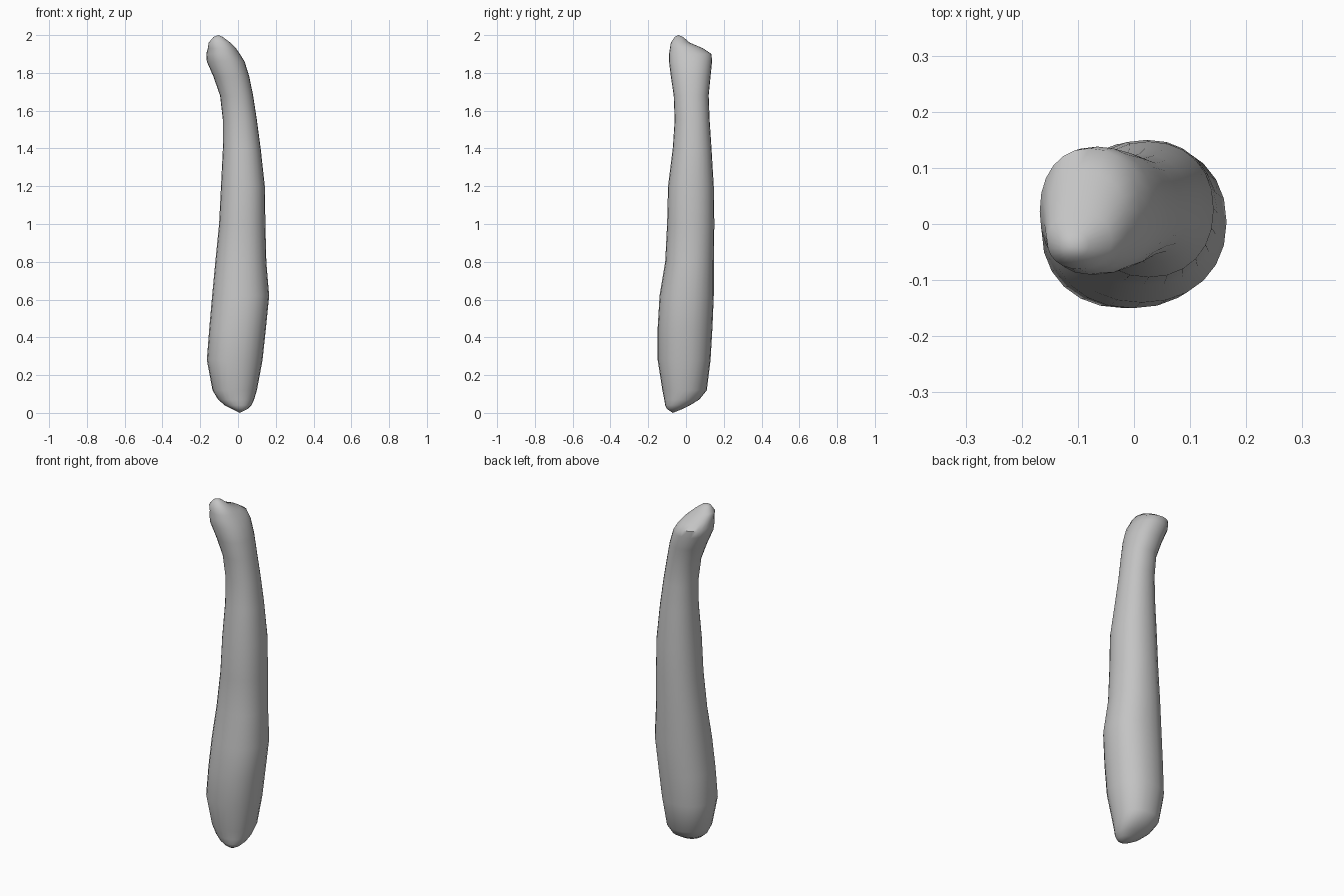
import bpy
import bmesh
from math import cos, sin, tau, radians, copysign

if "Cube" in bpy.data.objects:
    bpy.data.objects.remove(bpy.data.objects["Cube"], do_unlink=True)

SIDES = 24
SQUARENESS = 0.92  # below 1 the sections bulge slightly towards a rounded square

# Cross-sections in hundredths: height, left edge, right edge, front edge, back edge
SECTIONS = [
    (2, -3, 5, -10, -2),
    (4, -7, 7, -11, 2),
    (7, -10.5, 8.5, -11.5, 7),
    (12, -13.5, 10, -12.5, 11),
    (28, -16.5, 13, -15, 13),
    (45, -15.2, 14.8, -15, 14),
    (62, -13.7, 16.5, -14, 14.7),
    (80, -12, 15, -11, 14.7),
    (100, -10, 14.5, -10, 15),
    (120, -9, 14.2, -9.5, 14.7),
    (140, -8, 12, -7, 13.5),
    (155, -8, 10, -6, 12.5),
    (168, -9.5, 8, -6.5, 12),
    (178, -13, 6, -8, 13),
    (186, -16.5, 3.5, -9, 13.8),
    (190, -16.8, 1, -9, 13.5),
    (193, -16, -1, -8.5, 9),
    (196, -15.5, -4, -8, 2),
    (199, -13, -8, -6, -1.5),
]
BOTTOM_TIP = (0.01, -0.07, 0)
TOP_TIP = (-0.105, -0.04, 2)


def rounded(value):
    """Push a sine or cosine outwards for a fuller outline."""
    return copysign(abs(value) ** SQUARENESS, value)


def add_ring(bm, section):
    z, left, right, front, back = (value / 100 for value in section)
    ring = []
    for i in range(SIDES):
        angle = tau * i / SIDES
        x = (left + right) / 2 + (right - left) / 2 * rounded(cos(angle))
        y = (front + back) / 2 + (back - front) / 2 * rounded(sin(angle))
        ring.append(bm.verts.new((x, y, z)))
    return ring


def close_end(bm, ring, tip):
    """Fan the open end of the body to a single point."""
    point = bm.verts.new(tip)
    for i in range(SIDES):
        bm.faces.new((ring[i], ring[(i + 1) % SIDES], point))


# Bent club-shaped body
bm = bmesh.new()
rings = [add_ring(bm, section) for section in SECTIONS]
for lower, upper in zip(rings, rings[1:]):
    for i in range(SIDES):
        j = (i + 1) % SIDES
        bm.faces.new((lower[i], lower[j], upper[j], upper[i]))

# Blunt base and slanted crown
close_end(bm, rings[0], BOTTOM_TIP)
close_end(bm, rings[-1], TOP_TIP)
bmesh.ops.recalc_face_normals(bm, faces=bm.faces[:])

mesh = bpy.data.meshes.new("club_body")
bm.to_mesh(mesh)
bm.free()
body = bpy.data.objects.new("club_body", mesh)
bpy.context.collection.objects.link(body)

# Plain grey surface
grey = bpy.data.materials.new("plain_grey")
grey.use_nodes = True
colour = (0.55, 0.55, 0.55, 1)
grey.diffuse_color = colour
for node in grey.node_tree.nodes:
    if node.type == "BSDF_PRINCIPLED":
        node.inputs["Base Color"].default_value = colour
mesh.materials.append(grey)

# Smooth skin
bpy.ops.object.select_all(action="DESELECT")
body.select_set(True)
bpy.context.view_layer.objects.active = body
bpy.ops.object.shade_smooth_by_angle(angle=radians(50))
